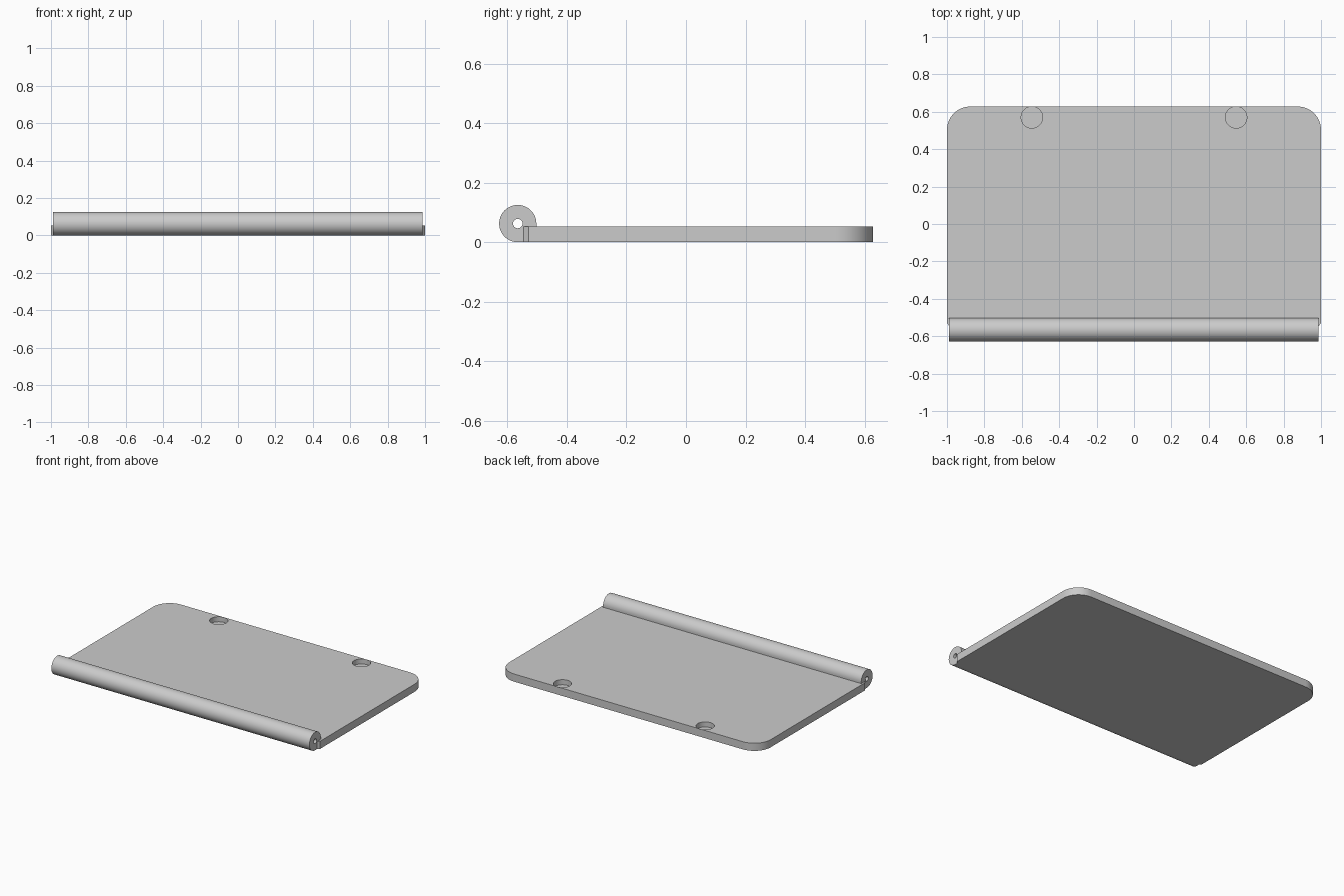
import bpy, bmesh
from math import sin, cos, pi, radians
from mathutils import Matrix

if "Cube" in bpy.data.objects:
    bpy.data.objects.remove(bpy.data.objects["Cube"])

grey = bpy.data.materials.new("light grey")
grey.use_nodes = True
grey.diffuse_color = (0.6, 0.6, 0.6, 1)
grey.node_tree.nodes["Principled BSDF"].inputs["Base Color"].default_value = (0.6, 0.6, 0.6, 1)

THICK = 0.053
BACK = 0.628
RADIUS = 0.0625
AXIS_Y, AXIS_Z = -BACK + RADIUS, RADIUS


def arc(cx, cy, r, start, end, n):
    """Points along an arc, angles in degrees."""
    angles = [radians(start + (end - start) * i / n) for i in range(n + 1)]
    return [(cx + r * cos(a), cy + r * sin(a)) for a in angles]


def prism(name, points, depth):
    """Closed solid made by extruding a list of 3D points."""
    bm = bmesh.new()
    face = bm.faces.new([bm.verts.new(p) for p in points])
    top = bmesh.ops.extrude_face_region(bm, geom=[face])["geom"]
    bmesh.ops.translate(bm, vec=depth, verts=[v for v in top if isinstance(v, bmesh.types.BMVert)])
    bmesh.ops.recalc_face_normals(bm, faces=bm.faces)
    mesh = bpy.data.meshes.new(name)
    bm.to_mesh(mesh)
    bm.free()
    mesh.materials.append(grey)
    obj = bpy.data.objects.new(name, mesh)
    bpy.context.collection.objects.link(obj)
    return obj


def combine(target, tool, operation):
    """Apply a boolean and discard the tool."""
    bpy.context.view_layer.objects.active = target
    mod = target.modifiers.new("boolean", "BOOLEAN")
    mod.object, mod.operation, mod.solver = tool, operation, "EXACT"
    bpy.ops.object.modifier_apply(modifier=mod.name)
    bpy.data.objects.remove(tool)


# Flat leaf with rounded back corners and small front chamfers
corner = 0.125
right = [(0.985, -0.548), (1, -0.53)] + arc(1 - corner, BACK - corner, corner, 0, 90, 16)
outline = right + [(-x, y) for x, y in reversed(right)]
leaf = prism("hinge_leaf", [(x, y, 0) for x, y in outline], (0, 0, THICK))

# Rolled knuckle that runs into the underside of the leaf
profile = arc(AXIS_Y, AXIS_Z, RADIUS, 0, 270, 48) + [(AXIS_Y + RADIUS, 0)]
knuckle = prism("knuckle", [(-0.988, y, z) for y, z in profile], (1.974, 0, 0))
combine(leaf, knuckle, "UNION")

# Pin bore through the knuckle
bore = prism("pin_bore", [(-1.1, y, z) for y, z in arc(AXIS_Y, AXIS_Z, 0.016, 0, 345, 23)], (2.2, 0, 0))
combine(leaf, bore, "DIFFERENCE")

# Two blind round recesses near the back edge
for side in (-1, 1):
    ring = arc(side * 0.546, 0.57, 0.0575, 0, 352.5, 47)
    recess = prism("recess", [(x, y, THICK - 0.035) for x, y in ring], (0, 0, 0.1))
    combine(leaf, recess, "DIFFERENCE")

# Smooth curved walls, keep edges sharp
bpy.ops.object.select_all(action="DESELECT")
leaf.select_set(True)
bpy.context.view_layer.objects.active = leaf
bpy.ops.object.shade_smooth_by_angle(angle=radians(30))
